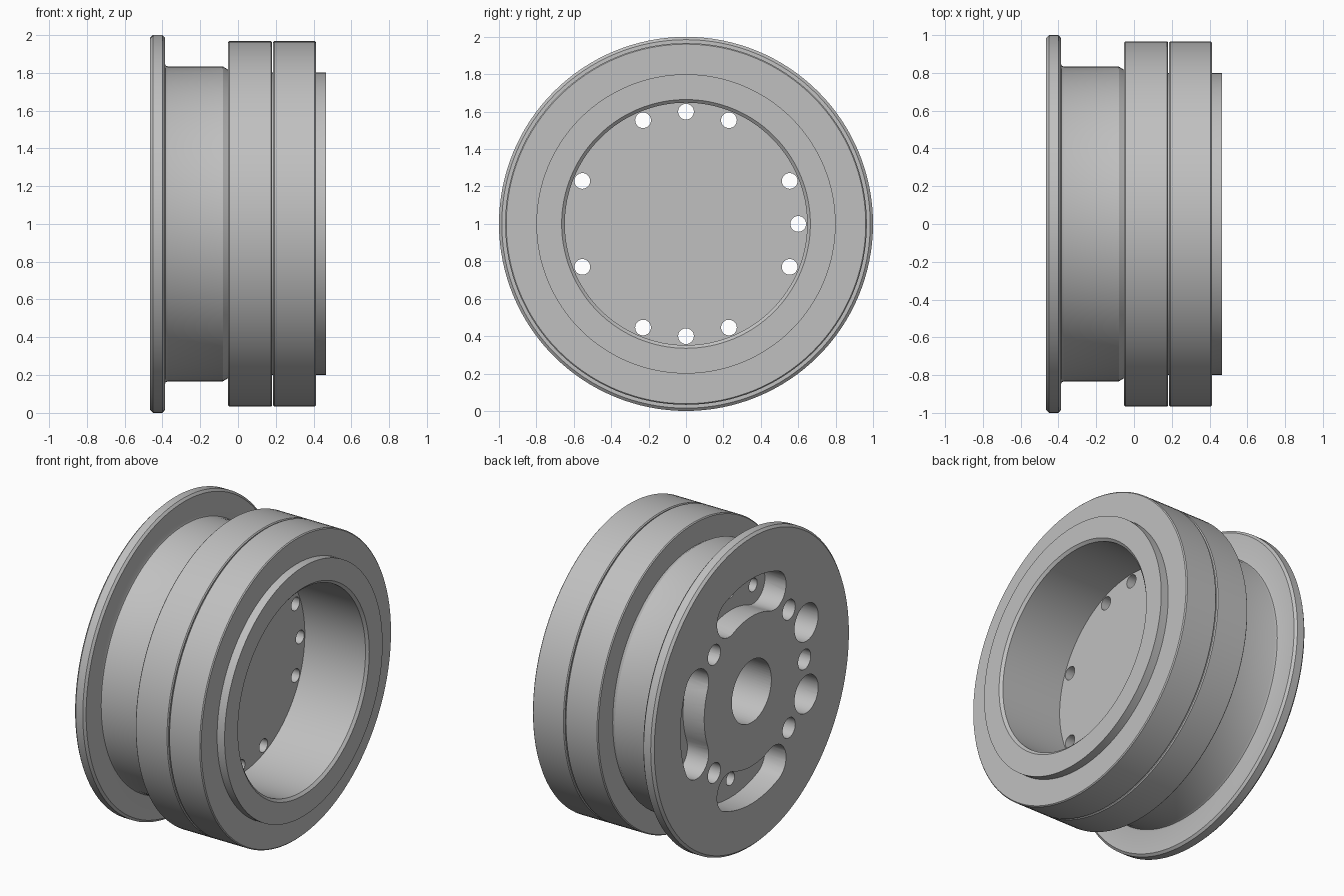
import bpy
import bmesh
from math import sin, cos, pi, radians
from mathutils import Vector

cube = bpy.data.objects.get("Cube")
if cube:
    bpy.data.objects.remove(cube, do_unlink=True)

SEGMENTS = 128
AXIS_Z = 1.0       # height of the wheel axis
BACK = -0.465      # outer face of the flange
FLOOR = 0.02       # floor of the open bore
BOLT_R = 0.6       # bolt circle radius

metal = bpy.data.materials.new("grey_metal")
metal.use_nodes = True
metal.diffuse_color = (0.53, 0.53, 0.53, 1)
metal.node_tree.nodes["Principled BSDF"].inputs["Base Color"].default_value = (0.53, 0.53, 0.53, 1)


def finish(bm, name):
    """Turn a bmesh into a named object with consistent normals."""
    bmesh.ops.recalc_face_normals(bm, faces=bm.faces)
    mesh = bpy.data.meshes.new(name)
    bm.to_mesh(mesh)
    bm.free()
    mesh.materials.append(metal)
    obj = bpy.data.objects.new(name, mesh)
    obj.location.z = AXIS_Z
    bpy.context.collection.objects.link(obj)
    return obj


def lathe(name, profile, closed=False):
    """Revolve (x, radius) points around the x axis."""
    bm = bmesh.new()
    verts = [bm.verts.new((x, 0, r)) for x, r in profile]
    pairs = list(zip(verts, verts[1:]))
    if closed:
        pairs.append((verts[-1], verts[0]))
    edges = [bm.edges.new(p) for p in pairs]
    bmesh.ops.spin(bm, geom=verts + edges, cent=(0, 0, 0), axis=(1, 0, 0),
                   angle=2 * pi, steps=SEGMENTS, use_duplicate=False)
    bmesh.ops.remove_doubles(bm, verts=bm.verts, dist=1e-5)
    return finish(bm, name)


def prism(bm, outline, x0, x1):
    """Extrude a (y, z) outline along x."""
    face = bm.faces.new([bm.verts.new((x0, y, z)) for y, z in outline])
    out = bmesh.ops.extrude_face_region(bm, geom=[face])
    moved = [v for v in out["geom"] if isinstance(v, bmesh.types.BMVert)]
    bmesh.ops.translate(bm, verts=moved, vec=(x1 - x0, 0, 0))


def polar(radius, degrees):
    a = radians(degrees)
    return Vector((radius * cos(a), radius * sin(a)))


def circle(centre, radius, n=32):
    return [centre + polar(radius, 360 * i / n) for i in range(n)]


def curved_slot(middle, half_span, radius, n=12):
    """Outline of a round-ended slot that follows the bolt circle."""
    a, b = middle - half_span, middle + half_span
    steps = [i / n for i in range(n + 1)]
    points = [polar(BOLT_R + radius, a + (b - a) * t) for t in steps]
    points += [polar(BOLT_R, b) + polar(radius, b + 180 * t) for t in steps[1:-1]]
    points += [polar(BOLT_R - radius, b - (b - a) * t) for t in steps]
    points += [polar(BOLT_R, a) + polar(radius, a + 180 + 180 * t) for t in steps[1:-1]]
    return points


def cut(target, outlines, x0, x1):
    """Subtract prisms with the given outlines from the target."""
    bm = bmesh.new()
    for outline in outlines:
        prism(bm, outline, x0, x1)
    cutter = finish(bm, "cutter")
    cutter.hide_render = True
    mod = target.modifiers.new("cut", "BOOLEAN")
    mod.operation = "DIFFERENCE"
    mod.solver = "EXACT"
    mod.object = cutter
    bpy.context.view_layer.objects.active = target
    bpy.ops.object.modifier_apply(modifier=mod.name)
    bpy.data.objects.remove(cutter, do_unlink=True)


# Hub: flange, drum, collar and open bore in one turned piece
hub = lathe("hub", [
    (BACK, 0), (BACK, 0.985), (BACK + 0.015, 1.0), (-0.4, 1.0), (-0.387, 0.985),
    (-0.387, 0.85), (-0.383, 0.838), (-0.37, 0.833), (-0.08, 0.833), (-0.05, 0.815),
    (-0.02, 0.8), (0.465, 0.8), (0.465, 0.665), (0.45, 0.648),
    (FLOOR, 0.648), (FLOOR, 0)])

# Pockets in the flange face: three slots and a pair of round holes
pockets = [curved_slot(middle, 22.5, 0.12) for middle in (0, 90, 270)]
pockets += [circle(polar(BOLT_R, 180 + s * 22.5), 0.12, 48) for s in (-1, 1)]
cut(hub, pockets, BACK - 0.1, BACK + 0.15)

# Blind centre hole and small blind holes between the pockets
cut(hub, [circle(Vector((0, 0)), 0.2, 64)], BACK - 0.1, BACK + 0.25)
cut(hub, [circle(polar(0.535, a), 0.064) for a in (45, 135, 180, 225, 315)],
    BACK - 0.1, BACK + 0.2)

# Bolt holes through to the bore
bolt_angles = [q + s * 22.5 for q in (0, 90, 180, 270) for s in (-1, 0, 1)]
bolt_angles.remove(180)
cut(hub, [circle(polar(BOLT_R, a), 0.042) for a in bolt_angles], BACK + 0.1, FLOOR + 0.1)

# Two outer rings with a fine groove between them
parts = [hub]
for name, x0, x1 in (("inner_ring", -0.052, 0.18), ("outer_ring", 0.186, 0.412)):
    c = 0.006
    parts.append(lathe(name, [(x0, 0.78), (x0, 0.967 - c), (x0 + c, 0.967),
                              (x1 - c, 0.967), (x1, 0.967 - c), (x1, 0.78)], closed=True))

# Smooth the turned surfaces and keep the edges crisp
bpy.ops.object.select_all(action="DESELECT")
for part in parts:
    part.select_set(True)
bpy.context.view_layer.objects.active = hub
bpy.ops.object.shade_smooth_by_angle(angle=radians(30))
